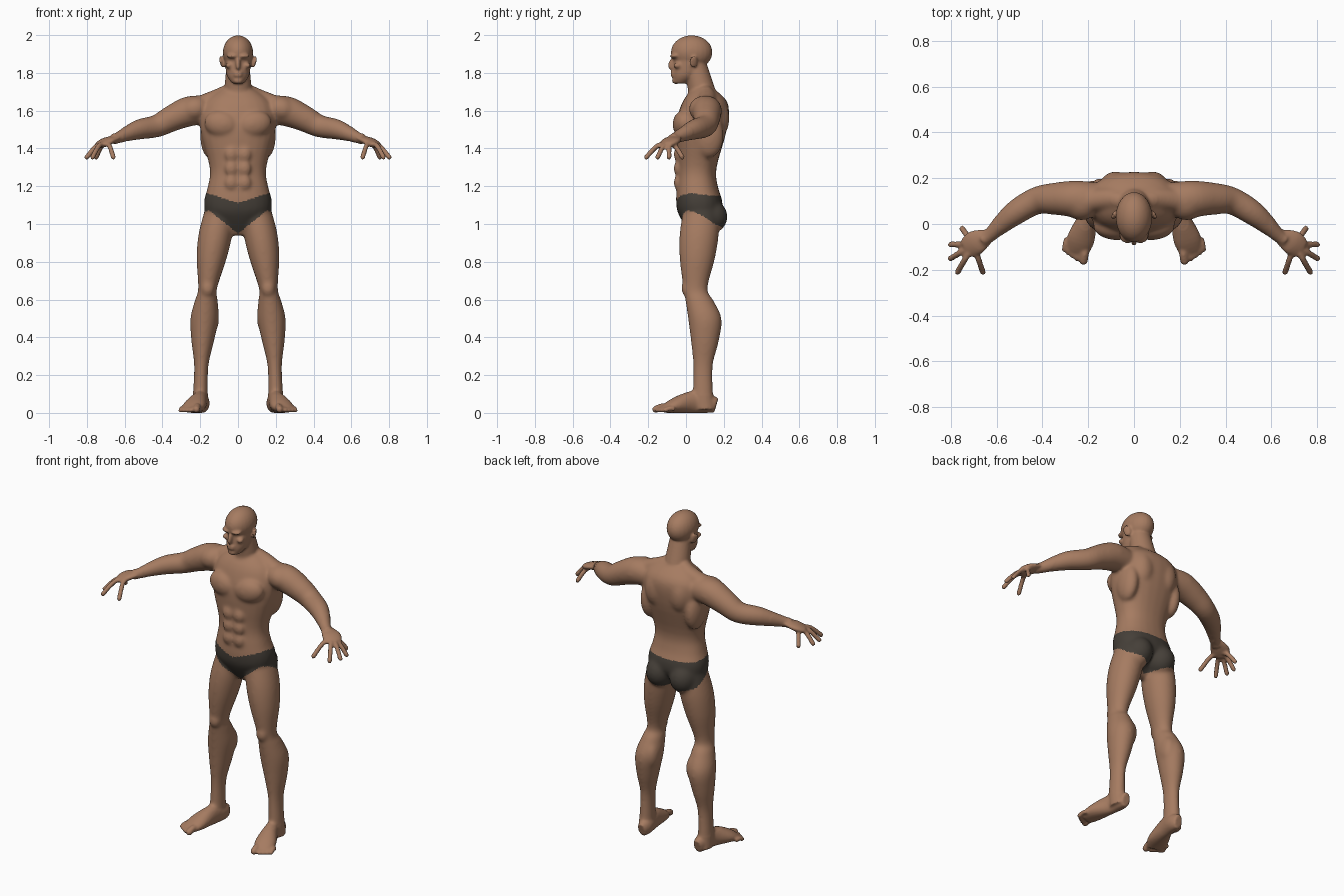
import bpy
import bmesh
from math import cos, sin, tau, copysign
from mathutils import Vector, Matrix, Euler

cube = bpy.data.objects.get("Cube")
if cube:
    bpy.data.objects.remove(cube, do_unlink=True)


def make_material(name, colour):
    material = bpy.data.materials.new(name)
    material.use_nodes = True
    material.diffuse_color = colour
    shader = material.node_tree.nodes["Principled BSDF"]
    shader.inputs["Base Color"].default_value = colour
    return material


skin = make_material("skin", (.38, .2, .12, 1))
cloth = make_material("dark_cloth", (.06, .05, .04, 1))

bm = bmesh.new()
BOTH, MIDDLE = (1, -1), (1,)
UP = Vector((0, 0, 1))


def spline(rings, steps=4):
    """Pass a smooth curve through the given rings."""
    curve = []
    last = len(rings) - 1
    for i in range(last):
        window = (rings[max(i - 1, 0)], rings[i], rings[i + 1], rings[min(i + 2, last)])
        for k in range(steps):
            t = k / steps
            curve.append([b + t / 2 * (c - a + t * (2 * a - 5 * b + 4 * c - d
                                                    + t * (3 * (b - c) + d - a)))
                          for a, b, c, d in zip(*window)])
    curve.append(list(rings[last]))
    return curve


def loft(rings, sides=BOTH, level=False, power=2, count=24,
         depth=lambda radius, height: radius):
    """Skin rings (x, y, z, half width) into a closed limb; depth is a rule."""
    rings = spline(rings)
    for side in sides:
        loops = []
        for i, (x, y, z, radius) in enumerate(rings):
            across, front = Vector((1, 0, 0)), Vector((0, 1, 0))
            if not level:
                before, after = rings[max(i - 1, 0)], rings[min(i + 1, len(rings) - 1)]
                along = (Vector(after[:3]) - Vector(before[:3])).normalized()
                across = UP.cross(along).normalized()
                front = along.cross(across)
            loop = []
            for k in range(count):
                c, s = cos(tau * k / count), sin(tau * k / count)
                point = Vector((x, y, z))
                point += across * radius * copysign(abs(c) ** (2 / power), c)
                point += front * depth(radius, z) * copysign(abs(s) ** (2 / power), s)
                point.x *= side
                loop.append(bm.verts.new(point))
            loops.append(loop)
        for low, high in zip(loops, loops[1:]):
            for k in range(count):
                following = (k + 1) % count
                bm.faces.new((low[k], low[following], high[following], high[k]))
        bm.faces.new(loops[0])
        bm.faces.new(loops[-1])


def muscle(centre, radii, sides=BOTH, turn=(0, 0, 0)):
    """Add an ellipsoid mass."""
    for side in sides:
        matrix = (Matrix.Diagonal((side, 1, 1, 1)) @ Matrix.Translation(centre)
                  @ Euler(turn).to_matrix().to_4x4() @ Matrix.Diagonal((*radii, 1)))
        bmesh.ops.create_uvsphere(bm, u_segments=24, v_segments=16, radius=1, matrix=matrix)


def digit(base, tip, radius):
    """Add a gently arched finger or toe with a rounded tip."""
    base, tip = Vector(base), Vector(tip)
    arch = base.lerp(tip, .5) + UP * (tip - base).length * .15
    loft([(*point, radius) for point in (base, arch, tip)], count=12)
    muscle(tip, [radius] * 3)


# Torso
torso = [(.05, .94, .03), (.07, 1.05, .16), (.07, 1.12, .18), (.06, 1.2, .16),
         (.06, 1.3, .15), (.08, 1.5, .2), (.1, 1.64, .18), (.09, 1.72, .08)]
loft([(0, *ring) for ring in torso], MIDDLE, level=True, power=2.3,
     depth=lambda radius, height: radius * .68)
muscle((.09, -.02, 1.53), (.09, .05, .07), turn=(0, -.2, .15))  # chest
muscle((.15, .12, 1.47), (.05, .08, .12))                       # side of back
muscle((.08, .16, 1.56), (.07, .07, .11))                       # shoulder blade
muscle((.08, .13, 1.04), (.08, .09, .09))                       # buttock
for row in range(3):                                            # stomach
    muscle((.035, -.045, 1.22 + row * .075), (.035, .02, .04))

# Neck and slope to the shoulders
loft([(0, .1, 1.64, .08), (0, .05, 1.85, .06)], MIDDLE, level=True)
loft([(.03, .09, 1.71, .04), (.1, .11, 1.67, .05), (.2, .1, 1.63, .05)])

# Head
muscle((0, .03, 1.91), (.08, .11, .09), MIDDLE)                 # skull
loft([(0, -.03, 1.745, .03), (0, 0, 1.79, .06), (0, .02, 1.87, .07)],
     MIDDLE, level=True, depth=lambda radius, height: radius * 1.2)
muscle((0, -.075, 1.85), (.013, .018, .035), MIDDLE, turn=(-.3, 0, 0))  # nose
muscle((.034, -.064, 1.89), (.03, .02, .011), turn=(0, -.1, .35))       # brow
muscle((.045, -.04, 1.84), (.02, .027, .017), turn=(0, 0, .5))          # cheekbone
for height in (1.787, 1.802):                                           # lips
    muscle((0, -.068, height), (.025, .014, .007), MIDDLE)
muscle((0, -.053, 1.76), (.028, .022, .018), MIDDLE)                    # chin
muscle((.085, .04, 1.86), (.009, .023, .034), turn=(.15, .2, .45))      # ear

# Arms
loft([(.15, .11, 1.6, .07), (.25, .11, 1.6, .08), (.35, .11, 1.56, .07),
      (.43, .1, 1.52, .06), (.53, .04, 1.5, .053), (.63, -.05, 1.46, .03),
      (.66, -.07, 1.45, .03)])
muscle((.23, .1, 1.61), (.085, .085, .07), turn=(0, .3, 0))     # shoulder

# Hands: the digits fan out from the palm
loft([(.63, -.05, 1.46, .03), (.69, -.08, 1.44, .055), (.73, -.11, 1.42, .045)],
     depth=lambda radius, height: radius * .4)
for x, y in ((.75, -.02), (.8, -.09), (.8, -.15), (.77, -.21), (.66, -.21)):
    digit((.7, -.09, 1.43), (x, y, 1.355), .0135)

# Legs: the axis bows outward toward the ground
leg = [(.08, 1.08, .08), (.07, .95, .09), (.06, .82, .08), (.05, .66, .05),
       (.07, .6, .06), (.1, .5, .075), (.1, .38, .06), (.09, .25, .038),
       (.09, .1, .04), (.1, .02, .04)]
loft([(.2 - .09 * z * z, y, z, radius) for y, z, radius in leg], level=True,
     depth=lambda radius, height: radius + .014)
muscle((.16, .005, .66), (.036, .03, .045))                     # kneecap
muscle((.14, .12, .5), (.04, .055, .08))                        # inner calf

# Feet: every section rests on the ground
loft([(.19, .16, .04, .025), (.19, .12, .05, .04), (.2, .04, .06, .04),
      (.23, -.06, .04, .06), (.25, -.12, .02, .05)],
     depth=lambda radius, height: height)
digit((.21, -.09, .025), (.22, -.16, .02), .019)
for k in range(4):
    tip = Vector((.25 + .018 * k, -.15 + .013 * k, .015))
    digit(tip + Vector((-.01, .05, .005)), tip, .0125)

# Fuse the masses into one skin
bmesh.ops.recalc_face_normals(bm, faces=bm.faces)
masses = bpy.data.meshes.new("masses")
bm.to_mesh(masses)
bm.free()
body = bpy.data.objects.new("body", masses)
bpy.context.collection.objects.link(body)
remesh = body.modifiers.new("fuse", 'REMESH')
remesh.mode = 'VOXEL'
remesh.voxel_size = .007
graph = bpy.context.evaluated_depsgraph_get()
fused = bpy.data.meshes.new_from_object(body.evaluated_get(graph))
body.modifiers.clear()
body.data = fused
bpy.data.meshes.remove(masses)

# Relax the skin, gently on the face, hands and feet
bm = bmesh.new()
bm.from_mesh(fused)
everything = bm.verts[:]
broad = [v for v in everything if abs(v.co.x) < .6 and .1 < v.co.z < 1.72]
for region, rounds in ((everything, 2), (broad, 12)):
    for step in range(rounds):
        bmesh.ops.smooth_vert(bm, verts=region, factor=.5,
                              use_axis_x=True, use_axis_y=True, use_axis_z=True)
floor = min(v.co.z for v in everything)
bmesh.ops.translate(bm, verts=everything, vec=UP * -floor)

# Briefs: a band with a dipped waist and high leg openings
fused.materials.clear()
fused.materials.append(skin)
fused.materials.append(cloth)
for face in bm.faces:
    x, y, z = face.calc_center_median()
    x, back = abs(x), min(max(y / .15, 0), 1)
    waist = (1 - back) * (1.11 + x / 3) + back * 1.15
    opening = .95 + x * (.8 - back / 2)
    face.material_index = int(x < .3 and opening < z < waist)
    face.smooth = True
bm.to_mesh(fused)
bm.free()
